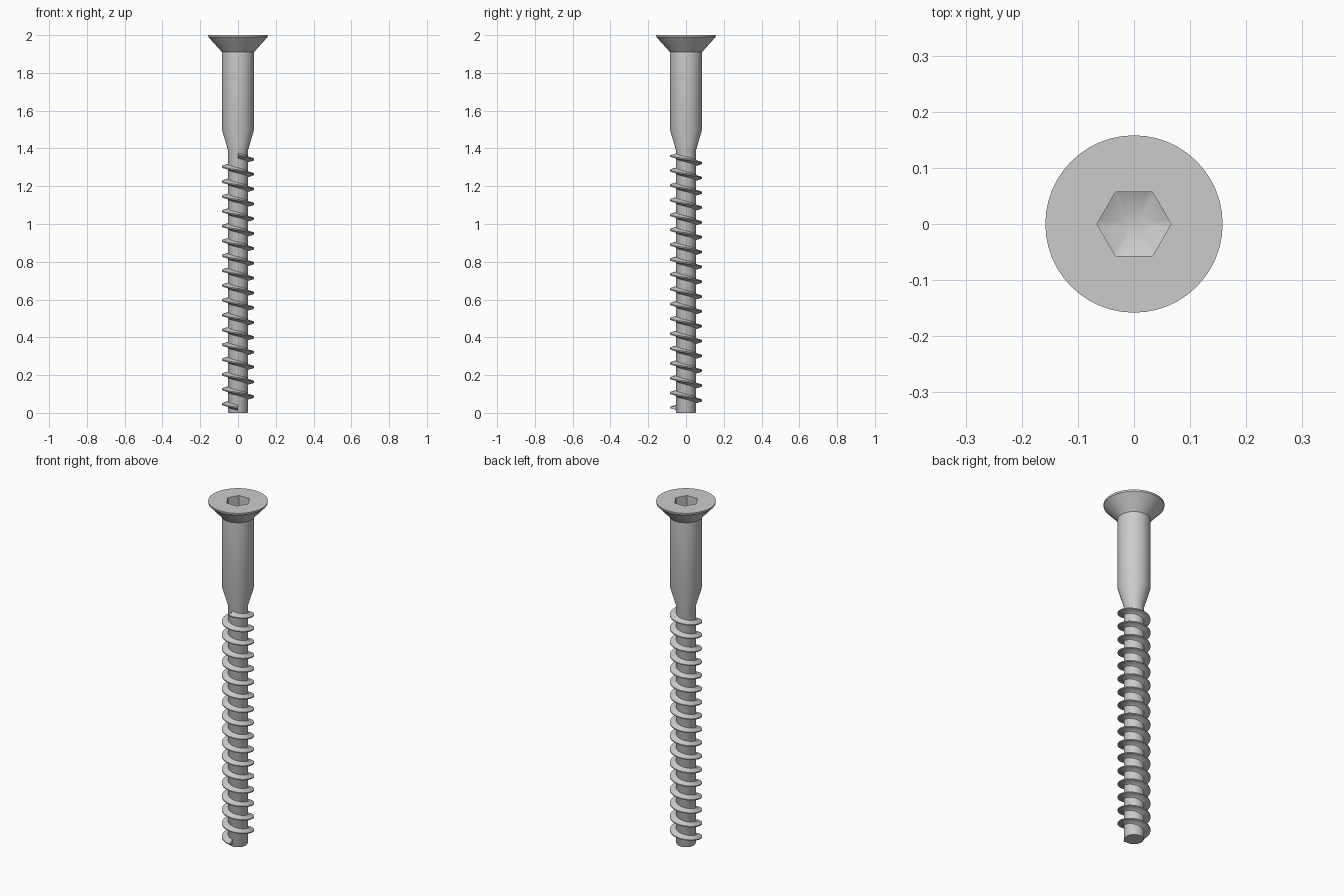
import bpy, bmesh
from math import cos, sin, pi, radians

if "Cube" in bpy.data.objects:
    bpy.data.objects.remove(bpy.data.objects["Cube"])

SEG = 48


def finish(name, bm):
    bmesh.ops.recalc_face_normals(bm, faces=bm.faces)
    mesh = bpy.data.meshes.new(name)
    bm.to_mesh(mesh)
    bm.free()
    obj = bpy.data.objects.new(name, mesh)
    bpy.context.collection.objects.link(obj)
    bpy.ops.object.select_all(action='DESELECT')
    obj.select_set(True)
    bpy.context.view_layer.objects.active = obj
    bpy.ops.object.shade_smooth_by_angle(angle=radians(30))
    return obj


def skin(bm, rings, closed):
    for a, b in zip(rings, rings[1:]):
        n = len(a)
        for i in range(n if closed else n - 1):
            j = (i + 1) % n
            bm.faces.new((a[i], a[j], b[j], b[i]))


def hexagon(angle):
    # distance to a hexagon edge, relative to its corner radius
    return cos(pi / 6) / cos(angle % (pi / 3) - pi / 6)


# Screw body: turned profile (radius, height), ending in a hexagonal socket
profile = [(0.050, 0), (0.053, 0.006), (0.053, 1.39), (0.085, 1.50),
           (0.085, 1.91), (0.157, 1.99), (0.158, 2.0)]
socket = [(0.066, 2.0), (0.066, 1.92), (0.03, 1.905)]
bm = bmesh.new()
rings = []
for k, (r, z) in enumerate(profile + socket):
    ring = []
    for i in range(SEG):
        t = 2 * pi * i / SEG
        rr = r * hexagon(t) if k >= len(profile) else r
        ring.append(bm.verts.new((rr * cos(t), rr * sin(t), z)))
    rings.append(ring)
skin(bm, rings, True)
bm.faces.new(rings[0])
bm.faces.new(rings[-1])
finish("screw_body", bm)

# Thread: thin tapered fin swept along a helix
TURNS, Z0, Z1 = 17, 0.027, 1.362
section = [(0.052, -0.015), (0.061, -0.008), (0.085, -0.003),
           (0.085, 0.003), (0.061, 0.008), (0.052, 0.015)]
bm = bmesh.new()
steps = TURNS * SEG
rings = []
for s in range(steps + 1):
    t = -pi / 2 - 2 * pi * s / SEG
    z = Z0 + (Z1 - Z0) * s / steps
    rings.append([bm.verts.new((r * cos(t), r * sin(t), z + dz)) for r, dz in section])
skin(bm, rings, False)
bm.faces.new(rings[0])
bm.faces.new(rings[-1])
finish("screw_thread", bm)
